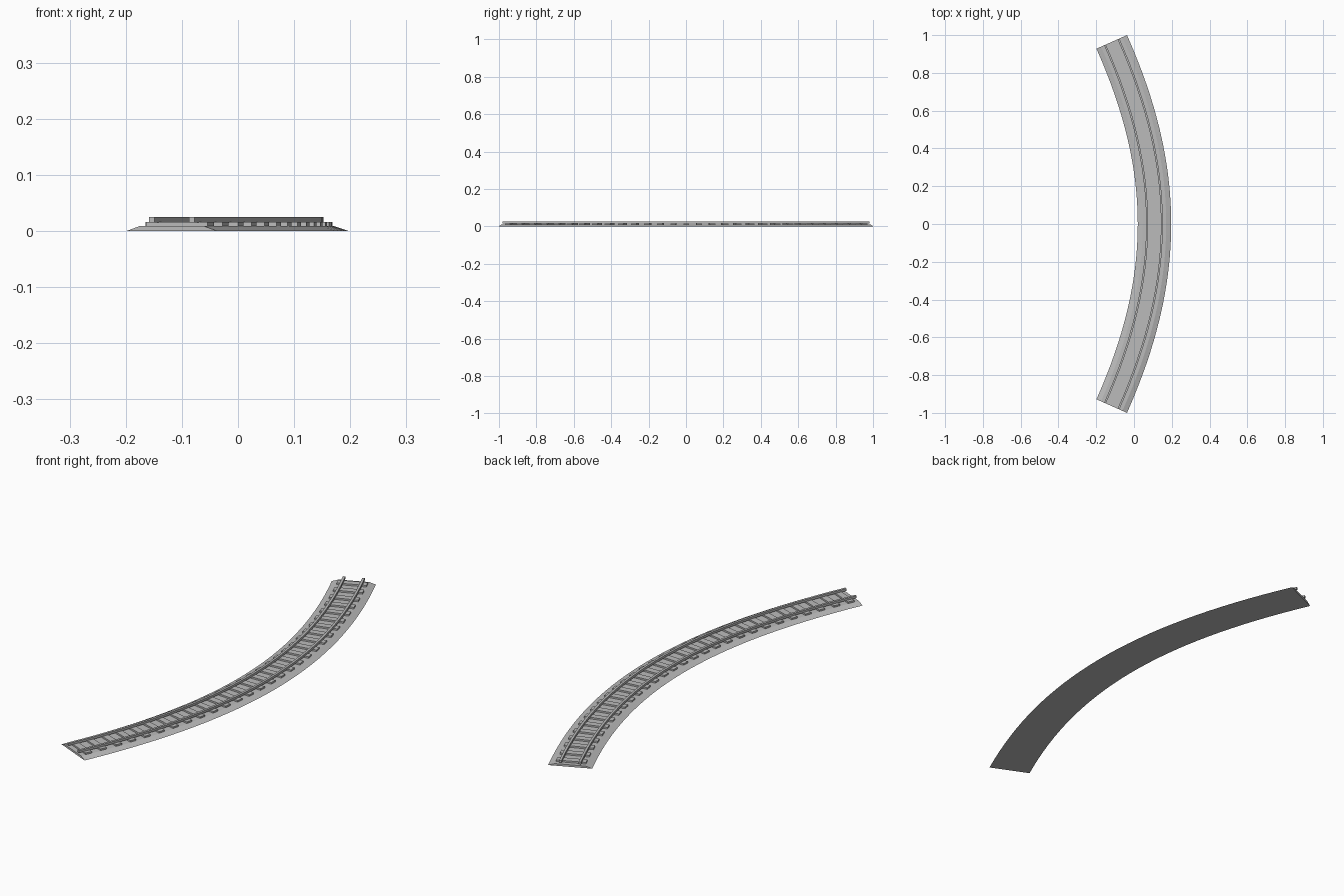
import bpy, bmesh, math
from mathutils import Vector

if "Cube" in bpy.data.objects:
    bpy.data.objects.remove(bpy.data.objects["Cube"])

grey = bpy.data.materials.new("plain grey")
grey.diffuse_color = (0.5, 0.5, 0.5, 1)
grey.use_nodes = True
grey.node_tree.nodes["Principled BSDF"].inputs["Base Color"].default_value = grey.diffuse_color

# Track centre line: symmetric Bezier bending towards +x
END_ANGLE = math.radians(24)
END_X, END_Y, MID_X = -0.118, 0.964, 0.1085
HANDLE = (MID_X - END_X) / 0.75 / math.sin(END_ANGLE)
P = [Vector((END_X, -END_Y)),
     Vector((END_X + HANDLE * math.sin(END_ANGLE), -END_Y + HANDLE * math.cos(END_ANGLE)))]
P += [Vector((P[1].x, -P[1].y)), Vector((END_X, END_Y))]


def centre(t):
    """Point on the centre line and the outward sideways direction."""
    u = 1 - t
    pos = P[0]*u**3 + P[1]*3*u*u*t + P[2]*3*u*t*t + P[3]*t**3
    tan = ((P[1]-P[0])*u*u + (P[2]-P[1])*2*u*t + (P[3]-P[2])*t*t).normalized()
    return pos, Vector((tan.y, -tan.x)), tan


def finish(bm, name):
    bmesh.ops.recalc_face_normals(bm, faces=bm.faces)
    me = bpy.data.meshes.new(name)
    bm.to_mesh(me)
    bm.free()
    me.materials.append(grey)
    ob = bpy.data.objects.new(name, me)
    bpy.context.collection.objects.link(ob)


def sweep(name, profile, steps=32):
    """Sweep a closed (offset, z) profile along the centre line."""
    bm = bmesh.new()
    rings = []
    for i in range(steps + 1):
        pos, side, _ = centre(i / steps)
        rings.append([bm.verts.new((*(pos + side * o), z)) for o, z in profile])
    n = len(profile)
    for a, b in zip(rings, rings[1:]):
        for k in range(n):
            bm.faces.new((a[k], a[(k+1) % n], b[(k+1) % n], b[k]))
    bm.faces.new(rings[0])
    bm.faces.new(rings[-1])
    finish(bm, name)


# Ballast bed with sloped shoulders
sweep("ballast_bed", [(-0.0885, 0), (0.0885, 0), (0.062, 0.009), (-0.062, 0.009)])

# Two rails
for name, o in (("inner_rail", -0.039), ("outer_rail", 0.039)):
    sweep(name, [(o-0.005, 0.015), (o+0.005, 0.015), (o+0.005, 0.025), (o-0.005, 0.025)])

# Evenly spaced cross ties
TIES, HALF_LEN, HALF_W = 29, 0.060, 0.014
N = 1000
dist = [0.0]
for i in range(N):
    dist.append(dist[-1] + (centre((i+1)/N)[0] - centre(i/N)[0]).length)
bm = bmesh.new()
for k in range(TIES):
    target = dist[-1] * (k + 0.5) / TIES
    i = next(j for j, d in enumerate(dist) if d >= target)
    pos, side, tan = centre(i / N)
    corners = [pos + side*HALF_LEN*a + tan*HALF_W*b
               for a, b in ((-1, -1), (1, -1), (1, 1), (-1, 1))]
    lo = [bm.verts.new((*c, 0.008)) for c in corners]
    hi = [bm.verts.new((*c, 0.016)) for c in corners]
    bm.faces.new(lo)
    bm.faces.new(hi)
    for j in range(4):
        bm.faces.new((lo[j], lo[(j+1) % 4], hi[(j+1) % 4], hi[j]))
finish(bm, "cross_ties")
